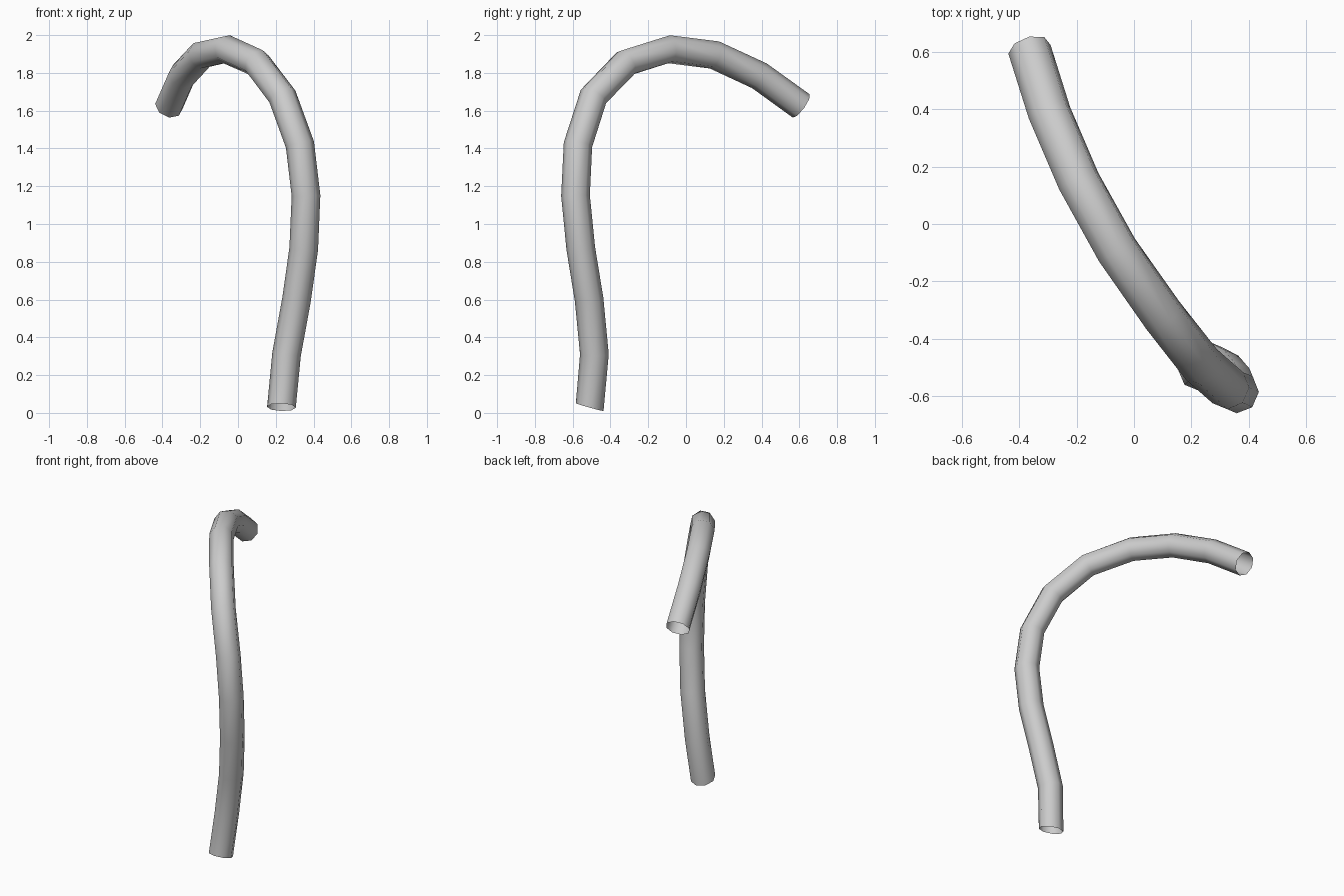
import bpy, bmesh
from math import cos, sin, tau
from mathutils import Vector

cube = bpy.data.objects.get("Cube")
if cube:
    bpy.data.objects.remove(cube, do_unlink=True)

RADIUS = 0.076
SIDES = 8

# Centre line of the bent tube, from the foot to the free tip
path = [Vector(p) for p in (
    (0.23, -0.51, 0.03), (0.257, -0.485, 0.31), (0.31, -0.513, 0.6),
    (0.348, -0.557, 0.87), (0.36, -0.585, 1.15), (0.328, -0.572, 1.42),
    (0.235, -0.49, 1.675), (0.10, -0.318, 1.853), (-0.06, -0.09, 1.925),
    (-0.193, 0.15, 1.895), (-0.295, 0.388, 1.785), (-0.365, 0.61, 1.625))]


def tangent(i):
    """Direction of the tube at a path point; the foot is cut at a slant."""
    if i == 0:
        return Vector((0.03, 0.28, 1)).normalized()
    if i == len(path) - 1:
        return (path[i] - path[i - 1]).normalized()
    return ((path[i] - path[i - 1]).normalized()
            + (path[i + 1] - path[i]).normalized()).normalized()


# Sweep an open ring along the path, carrying its orientation without twist
bm = bmesh.new()
rings = []
side = Vector((1, 0, 0))
for i, centre in enumerate(path):
    t = tangent(i)
    side = (side - t * side.dot(t)).normalized()
    up = t.cross(side)
    rings.append([bm.verts.new(centre + RADIUS * (side * cos(tau * k / SIDES)
                                                  + up * sin(tau * k / SIDES)))
                  for k in range(SIDES)])
for a, b in zip(rings, rings[1:]):
    for k in range(SIDES):
        n = (k + 1) % SIDES
        bm.faces.new((a[k], a[n], b[n], b[k])).smooth = True

mesh = bpy.data.meshes.new("bent_tube")
bm.to_mesh(mesh)
bm.free()
tube = bpy.data.objects.new("bent_tube", mesh)
bpy.context.collection.objects.link(tube)

# Plain light grey finish
grey = bpy.data.materials.new("light_grey")
grey.use_nodes = True
colour = (0.6, 0.6, 0.6, 1)
grey.diffuse_color = colour
grey.node_tree.nodes["Principled BSDF"].inputs["Base Color"].default_value = colour
mesh.materials.append(grey)
